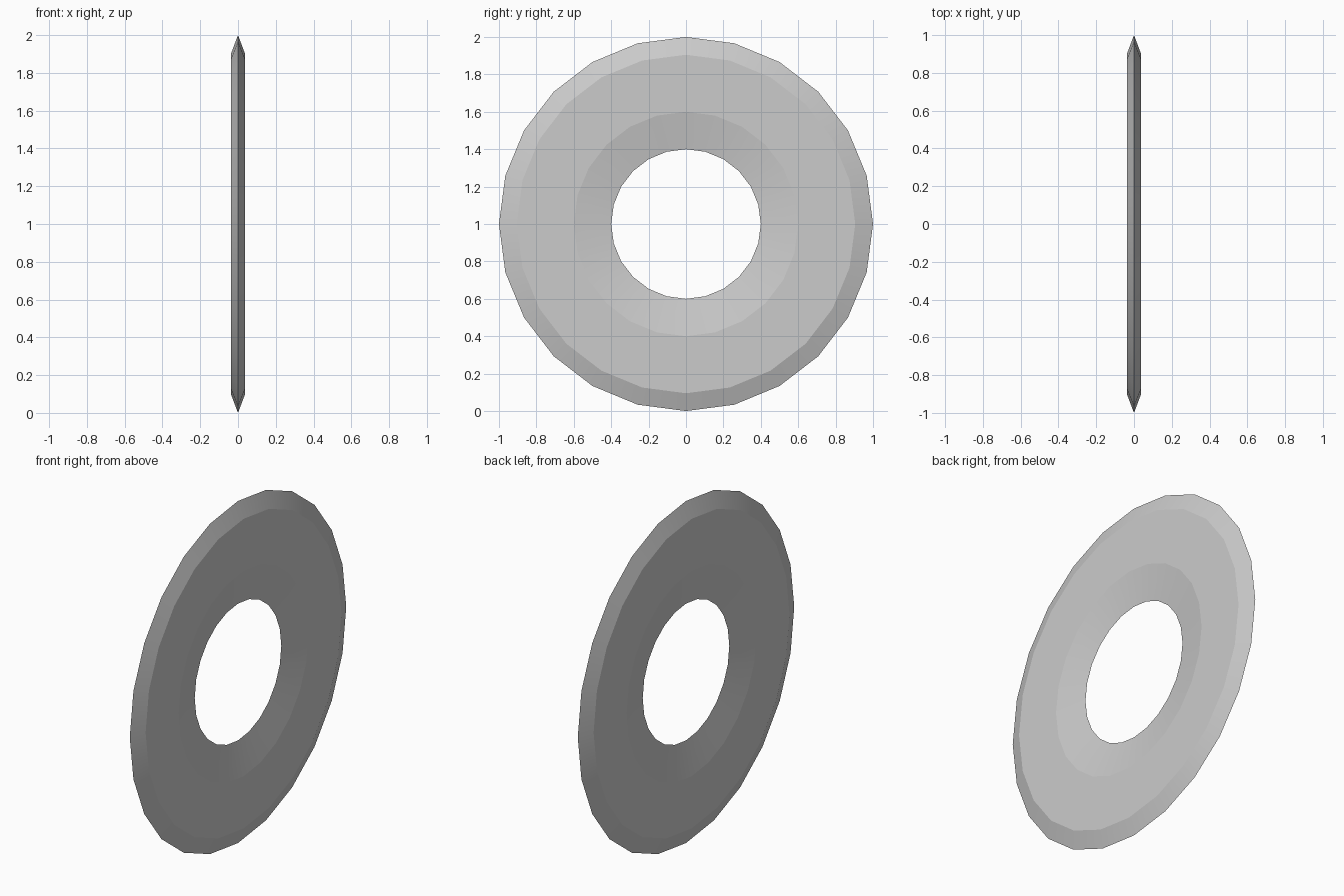
import bpy, bmesh, math

if "Cube" in bpy.data.objects:
    bpy.data.objects.remove(bpy.data.objects["Cube"])

SIDES = 24
HALF = 0.036  # half thickness of the flat band

# Closed cross-section (x, radius): sharp inner lip, flat band, sharp outer edge
profile = [(0, 0.4), (HALF, 0.6), (HALF, 0.905), (0, 1.0), (-HALF, 0.905), (-HALF, 0.6)]

bm = bmesh.new()
rings = []
for i in range(SIDES):
    a = 2 * math.pi * i / SIDES
    rings.append([bm.verts.new((x, r * math.sin(a), 1 + r * math.cos(a))) for x, r in profile])

# Bridge neighbouring cross-sections around the x axis
n = len(profile)
for i in range(SIDES):
    a, b = rings[i], rings[(i + 1) % SIDES]
    for j in range(n):
        k = (j + 1) % n
        bm.faces.new((a[j], a[k], b[k], b[j]))
bmesh.ops.recalc_face_normals(bm, faces=bm.faces)

mesh = bpy.data.meshes.new("throwing_ring")
bm.to_mesh(mesh)
bm.free()
ring = bpy.data.objects.new("throwing_ring", mesh)
bpy.context.collection.objects.link(ring)

# Smooth around each bevel, crisp creases between bands
bpy.context.view_layer.objects.active = ring
ring.select_set(True)
bpy.ops.object.shade_smooth_by_angle(angle=math.radians(8))
